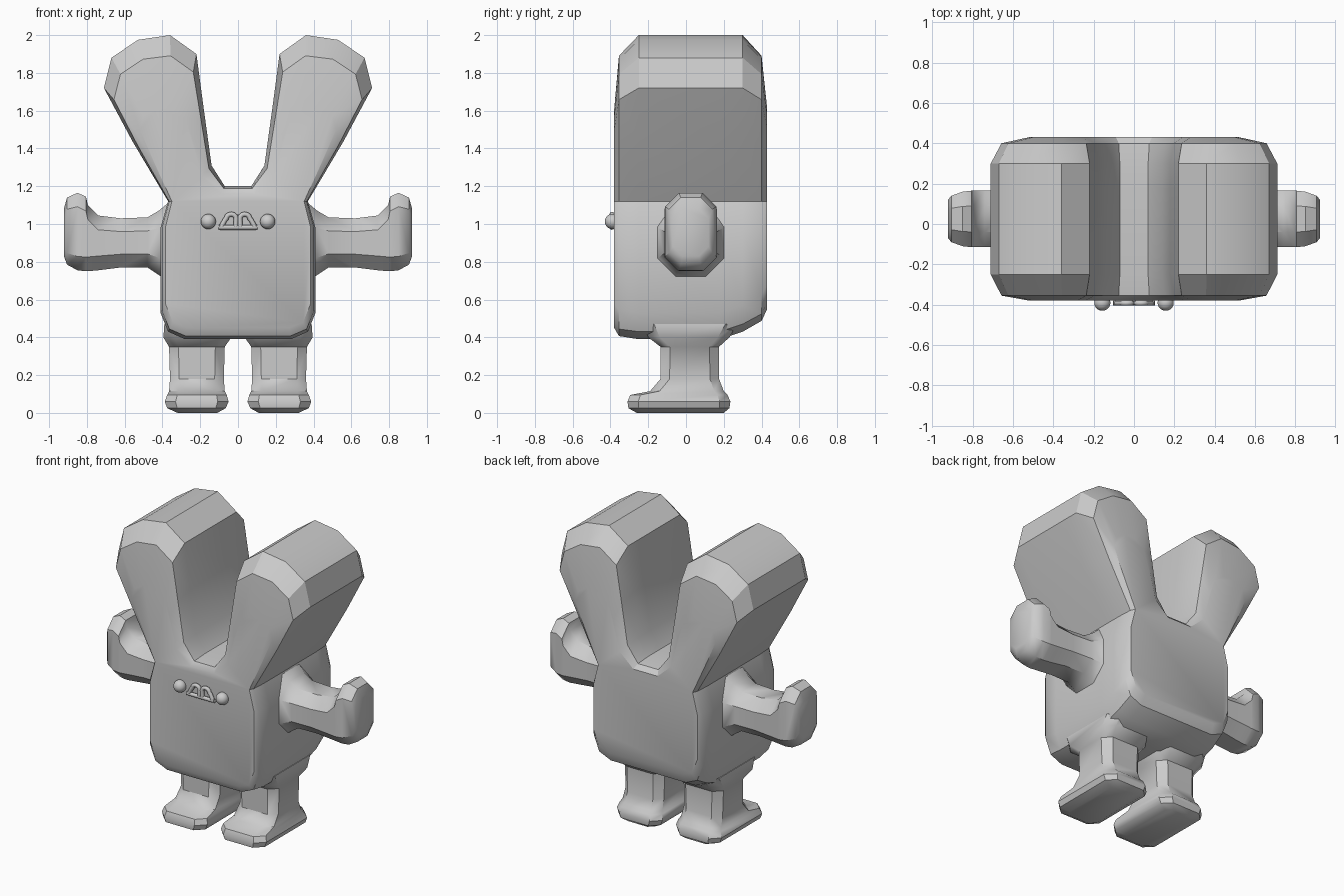
import bpy, bmesh, math
from mathutils import Vector

cube = bpy.data.objects.get("Cube")
if cube:
    bpy.data.objects.remove(cube, do_unlink=True)

grey = bpy.data.materials.new("soft_grey")
grey.use_nodes = True
grey.diffuse_color = (0.6, 0.6, 0.6, 1)
grey.node_tree.nodes["Principled BSDF"].inputs["Base Color"].default_value = (0.6, 0.6, 0.6, 1)


def finish(obj, angle=35):
    obj.data.materials.append(grey)
    bpy.ops.object.select_all(action='DESELECT')
    obj.select_set(True)
    bpy.context.view_layer.objects.active = obj
    bpy.ops.object.shade_smooth_by_angle(angle=math.radians(angle))
    return obj


def loft(name, rings, angle=35):
    """Skin closed rings of equal length and cap both ends."""
    bm = bmesh.new()
    loops = [[bm.verts.new(p) for p in ring] for ring in rings]
    n = len(loops[0])
    for a, b in zip(loops, loops[1:]):
        for i in range(n):
            j = (i + 1) % n
            bm.faces.new((a[i], a[j], b[j], b[i]))
    bm.faces.new(loops[0])
    bm.faces.new(loops[-1])
    bmesh.ops.recalc_face_normals(bm, faces=bm.faces)
    mesh = bpy.data.meshes.new(name)
    bm.to_mesh(mesh)
    bm.free()
    obj = bpy.data.objects.new(name, mesh)
    bpy.context.collection.objects.link(obj)
    return finish(obj, angle)


def octagon(u0, u1, v0, v1, cut):
    """Rectangle with its corners cut off."""
    c = cut * min(u1 - u0, v1 - v0)
    return [(u0 + c, v0), (u1 - c, v0), (u1, v0 + c), (u1, v1 - c),
            (u1 - c, v1), (u0 + c, v1), (u0, v1 - c), (u0, v0 + c)]


# Body and ears: widest half outline, paired with the outline of the flat face
wide = [(.07, 1.2), (.14, 1.31), (.18, 1.6), (.22, 1.9), (.36, 2.0), (.53, 1.975),
        (.67, 1.88), (.71, 1.72), (.56, 1.44), (.37, 1.12), (.41, .98), (.41, .53),
        (.37, .43), (.28, .39)]
face = [(.09, 1.16), (.19, 1.25), (.24, 1.45), (.28, 1.56), (.35, 1.61), (.43, 1.61),
        (.5, 1.57), (.52, 1.5), (.46, 1.36), (.35, 1.12), (.385, .98), (.385, .58),
        (.345, .48), (.27, .45)]
# depth, blend towards the face, lift of the bottom edge
layers = [(-.38, 1, 0), (-.355, .28, 0), (-.25, 0, 0), (.18, 0, 0), (.30, 0, .04),
          (.40, .28, .08), (.43, 1, .10)]
rings = []
for y, t, lift in layers:
    half = []
    for w, f in zip(wide, face):
        x, z = Vector(w).lerp(Vector(f), t)
        half.append((x, y, z + (lift if z < .6 else 0)))
    rings.append(half + [(-x, y, z) for x, y, z in reversed(half)])
loft("body_and_ears", rings, 32)

# Arms: station x, half depth, bottom, top; the hand turns up at the end
arm = [(.36, .20, .69, 1.12), (.42, .17, .73, 1.07), (.48, .145, .77, 1.035),
       (.62, .14, .77, 1.03), (.74, .14, .755, 1.045), (.795, .14, .75, 1.10),
       (.805, .14, .75, 1.145), (.85, .135, .755, 1.165), (.905, .115, .785, 1.14),
       (.922, .095, .83, 1.08)]
# Legs with feet: height, inner x, outer x, front y, back y
leg = [(0, .11, .32, -.26, .20), (.025, .065, .375, -.305, .23), (.06, .05, .388, -.31, .235),
       (.095, .06, .375, -.295, .22), (.115, .07, .365, -.19, .20), (.18, .075, .36, -.135, .175),
       (.35, .07, .365, -.135, .175), (.40, .035, .395, -.20, .23), (.47, .03, .39, -.23, .27)]
for side, s in (("left", 1), ("right", -1)):
    loft(side + "_arm", [[(s * x, y, z) for y, z in octagon(.025 - d, .025 + d, b, t, .27)]
                         for x, d, b, t in arm], 40)
    loft(side + "_leg", [[(s * x, y, z) for x, y in octagon(i, o, f, k, .17)]
                         for z, i, o, f, k in leg], 40)
    bpy.ops.mesh.primitive_uv_sphere_add(segments=24, ring_count=12, radius=.04,
                                         location=(s * .157, -.39, 1.013))
    eye = bpy.context.object
    eye.name = side + "_eye"
    finish(eye, 60)


# Mouth: two arched tubes standing on a bar
def tube(name, points, radius):
    curve = bpy.data.curves.new(name, 'CURVE')
    curve.dimensions = '3D'
    curve.bevel_depth = radius
    curve.bevel_resolution = 2
    curve.use_fill_caps = True
    spline = curve.splines.new('POLY')
    spline.points.add(len(points) - 1)
    for p, (x, z) in zip(spline.points, points):
        p.co = (x, -.392, z, 1)
    obj = bpy.data.objects.new(name, curve)
    bpy.context.collection.objects.link(obj)
    bpy.ops.object.select_all(action='DESELECT')
    obj.select_set(True)
    bpy.context.view_layer.objects.active = obj
    bpy.ops.object.convert(target='MESH')
    finish(bpy.context.object, 60)


tube("mouth_bar", [(-.102, .984), (-.09, .982), (.09, .982), (.102, .984)], .013)
for side, s in (("left", 1), ("right", -1)):
    arch = [(s * .088, .985), (s * .07, 1.02)]
    arch += [(s * (.036 + .026 * math.cos(a * math.pi / 6)),
              1.03 + .022 * math.sin(a * math.pi / 6)) for a in range(7)]
    tube(side + "_mouth_arch", arch + [(s * .012, .985)], .013)
